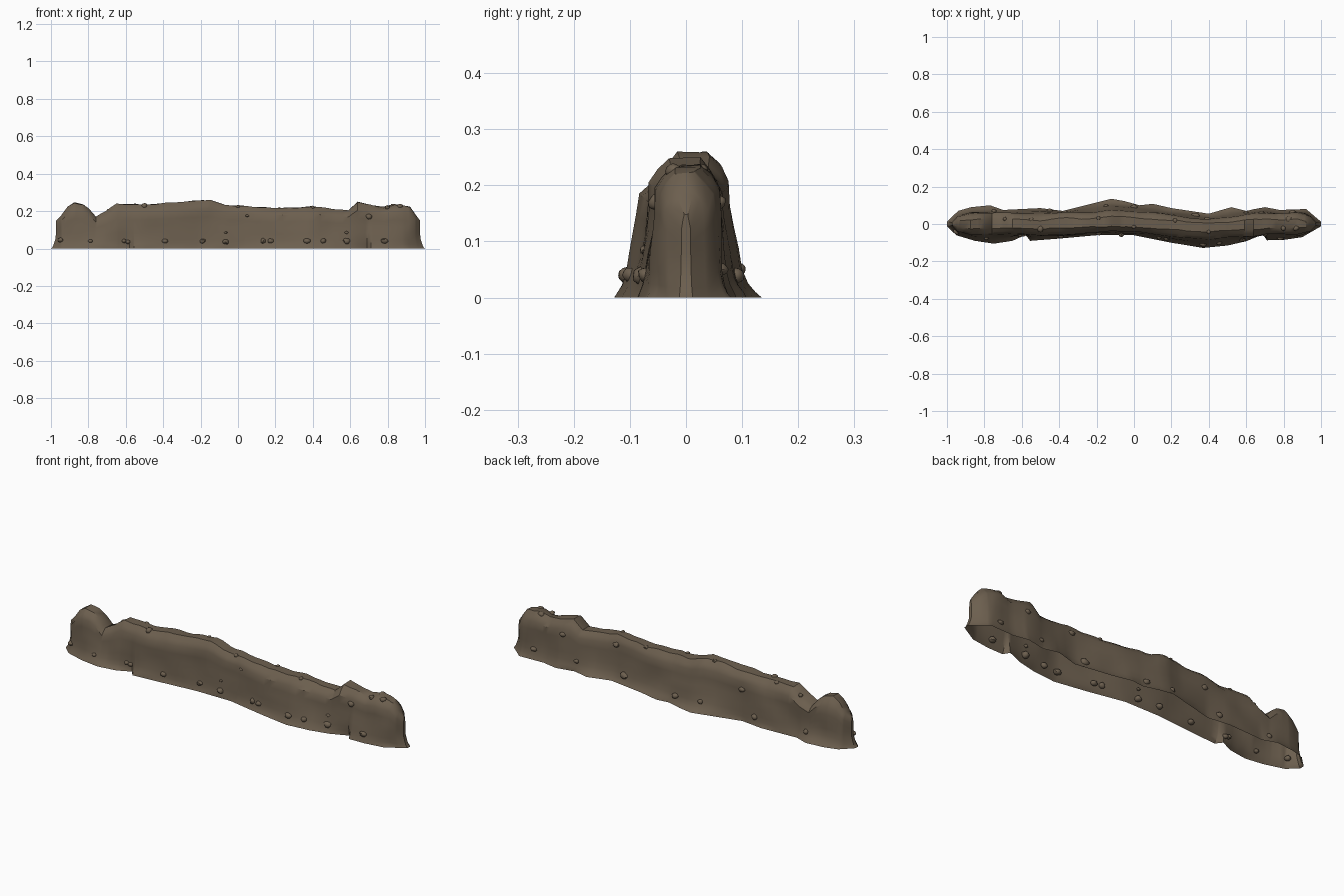
import bpy, bmesh, math, random
from mathutils import Vector, noise

if "Cube" in bpy.data.objects:
    bpy.data.objects.remove(bpy.data.objects["Cube"])

random.seed(4)

def material(name, rgb):
    m = bpy.data.materials.new(name)
    m.diffuse_color = (*rgb, 1)
    m.use_nodes = True
    m.node_tree.nodes["Principled BSDF"].inputs["Base Color"].default_value = m.diffuse_color
    return m

EARTH = material("brown earth", (0.150, 0.114, 0.077))

def lerp_table(tab, x):
    for (x0, v0), (x1, v1) in zip(tab, tab[1:]):
        if x <= x1:
            return v0 + (v1 - v0) * max(0, (x - x0) / (x1 - x0))
    return tab[-1][1]

# Crest height, base outlines (back / front) and wandering centre line along x
CREST = [(-1, .15), (-.965, .175), (-.92, .225), (-.88, .245), (-.83, .24), (-.8, .22), (-.76, .172),
         (-.71, .195), (-.65, .24), (-.5, .237), (-.15, .262), (-.07, .235), (.2, .217), (.4, .226),
         (.5, .212), (.59, .206), (.64, .25), (.78, .222), (.84, .238), (.93, .225), (.97, .18), (1, .15)]
BACK = [(-1, .012), (-.94, .07), (-.87, .09), (-.77, .1), (-.7, .075), (-.5, .085), (-.38, .07),
        (-.22, .11), (-.12, .135), (-.05, .122), (.03, .1), (.1, .108), (.2, .085), (.4, .055),
        (.52, .09), (.6, .07), (.7, .09), (.78, .075), (.92, .08), (1, .012)]
FRONT = [(-1, -.012), (-.95, -.06), (-.85, -.09), (-.75, -.105), (-.65, -.09), (-.58, -.058),
         (-.555, -.09), (-.4, -.078), (-.2, -.06), (0, -.06), (.2, -.1), (.37, -.128), (.5, -.115),
         (.6, -.092), (.69, -.055), (.71, -.087), (.8, -.085), (.9, -.07), (1, -.012)]
CENTRE = [(-1, 0), (-.5, 0), (-.3, .005), (-.12, .02), (.05, .012), (.2, -.014), (.4, -.031),
          (.55, -.014), (.7, .002), (1, 0)]
UPPER = [(0, .058), (.88, .058), (.96, .04), (1, .008)]
# Height fraction -> blend from base width to upper width, and narrowing factor
BLEND = [(0, 0), (.08, .35), (.2, .6), (.45, .85), (.75, 1), (1, 1)]
NARROW = [(0, 1), (.45, 1), (.82, .98), (.92, .75), (1, .42)]

def surface(x, t, side):
    """Point on the wall: x along, t height fraction, side +1 back / -1 front."""
    z = t * lerp_table(CREST, x)
    base = lerp_table(BACK if side > 0 else FRONT, x)
    mid = lerp_table(CENTRE, x) * (1 - .4 * max(0, t - .8) / .2)
    up = mid + side * lerp_table(UPPER, abs(x)) * lerp_table(NARROW, t)
    y = base + (up - base) * lerp_table(BLEND, t)
    if 0 < t and abs(x) < .95:
        y += .009 * noise.noise(Vector((x * 7, side * 5, z * 9)))
    px = x * (1 - .026 * abs(x) ** 12 * min(1, z / .06) ** .6)
    return Vector((px, y, z))

def finish(bm, name, angle):
    bmesh.ops.recalc_face_normals(bm, faces=bm.faces)
    me = bpy.data.meshes.new(name)
    bm.to_mesh(me)
    bm.free()
    ob = bpy.data.objects.new(name, me)
    bpy.context.collection.objects.link(ob)
    me.materials.append(EARTH)
    bpy.ops.object.select_all(action='DESELECT')
    ob.select_set(True)
    bpy.context.view_layer.objects.active = ob
    bpy.ops.object.shade_smooth_by_angle(angle=math.radians(angle))
    return ob

# Wall shell, open underneath: one arch of points per station
bm = bmesh.new()
stations = sorted({p[0] for tab in (CREST, BACK, FRONT) for p in tab} | {i / 25 for i in range(-24, 25)})
levels = [0, .04, .1, .2, .35, .5, .65, .82, .92, 1]
n = len(levels)
rows = []
for x in stations:
    pts = [surface(x, t, -1) for t in levels] + [surface(x, t, 1) for t in reversed(levels)]
    for p in pts[n - 2:n + 2]:               # ragged crest
        p.z += .008 * noise.noise(Vector((x * 14, p.y * 20, 3))) - .002
        p.y += .008 * noise.noise(Vector((x * 11, p.y * 9, 7)))
    rows.append([bm.verts.new(p) for p in pts])
for a, b in zip(rows, rows[1:]):
    for i in range(len(a) - 1):
        bm.faces.new((a[i], b[i], b[i + 1], a[i + 1]))
for r in (rows[0], rows[-1]):                # end faces
    for i in range(n - 1):
        bm.faces.new((r[i], r[i + 1], r[2 * n - 2 - i], r[2 * n - 1 - i]))
finish(bm, "earth_wall", 35)

# Stones pressed into the wall: x, z, radius
FRONT_STONES = [(-.96, .045, .017), (-.79, .04, .013), (-.61, .04, .014), (-.59, .035, .013),
                (-.39, .04, .016), (-.19, .04, .016), (-.065, .035, .019), (.135, .04, .016),
                (.175, .04, .015), (.37, .04, .018), (.455, .04, .016), (.58, .04, .018),
                (.785, .04, .018), (.7, .17, .017), (-.065, .085, .009), (.05, .175, .01), (.58, .085, .009)]
BACK_STONES = [(.68, .17, .016), (.39, .18, .016), (.33, .04, .02), (0, .04, .018), (-.37, .16, .016),
               (-.45, .04, .018), (.85, .05, .016), (-.75, .04, .016), (-.15, .05, .014), (.6, .05, .014)]
CREST_STONES = [(-.5, .018), (-.55, .011), (-.19, .01), (.22, .013), (.4, .011), (.8, .014),
                (.83, .017), (.87, .014), (-.69, .012), (0, .01)]

def stone(bm, pos, r):
    new = bmesh.ops.create_icosphere(bm, subdivisions=2, radius=r)["verts"]
    sx, sz = random.uniform(.9, 1.2), random.uniform(.75, .95)
    for v in new:
        k = 1 + .25 * noise.noise(v.co / r + pos * 9)
        v.co = Vector((v.co.x * sx, v.co.y, v.co.z * sz)) * k + pos

bm = bmesh.new()
for side, stones in ((-1, FRONT_STONES), (1, BACK_STONES)):
    for x, z, r in stones:
        stone(bm, surface(x, z / lerp_table(CREST, x), side) - Vector((0, side * r * .25, 0)), r)
for x, r in CREST_STONES:
    p = surface(x, 1, random.choice((-1, 1)))
    stone(bm, p - Vector((0, 0, r * .6)), r)
finish(bm, "embedded_stones", 40)
